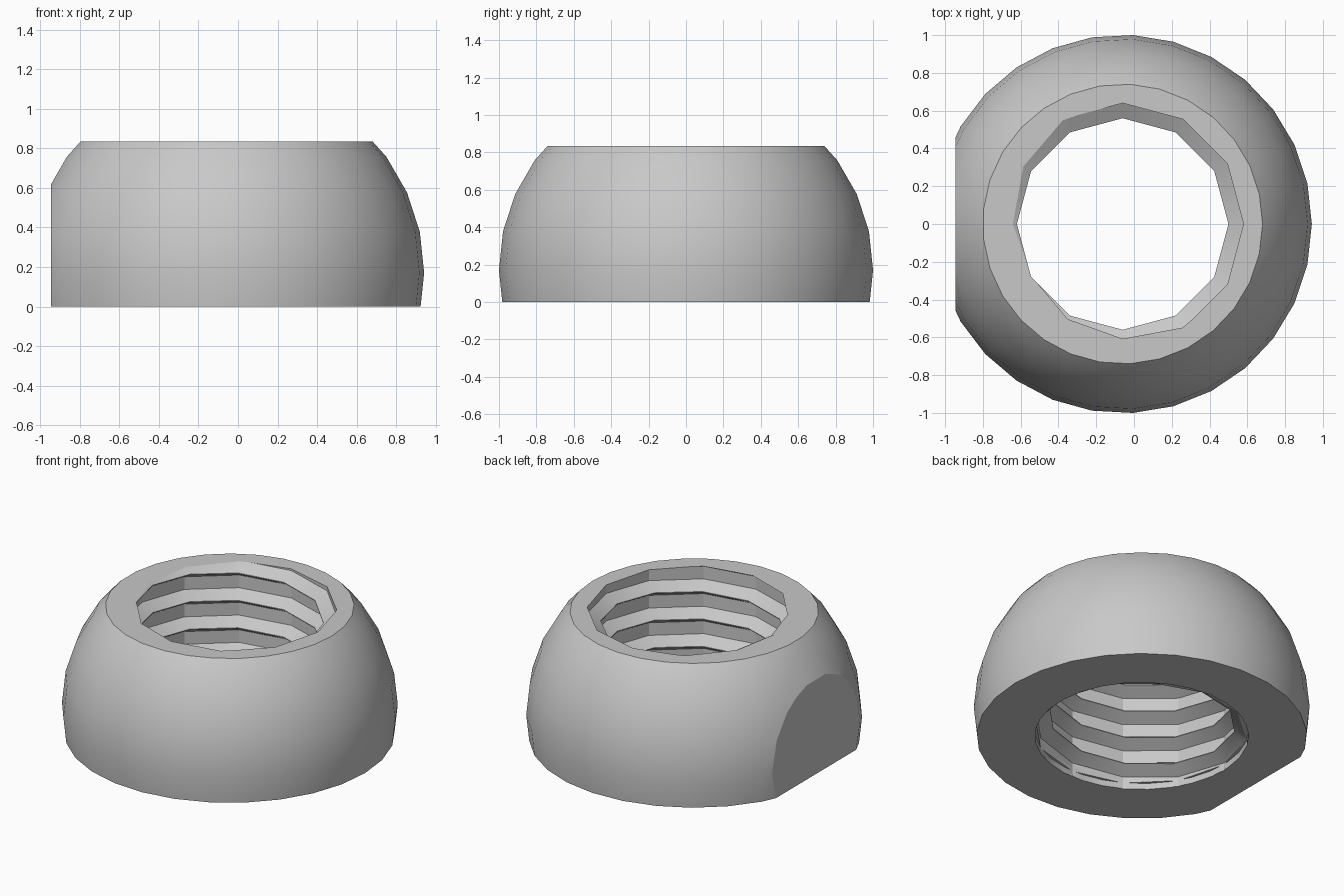
import bpy, bmesh
from math import sin, cos, pi, radians
from mathutils import Vector

cube = bpy.data.objects.get("Cube")
if cube:
    bpy.data.objects.remove(cube, do_unlink=True)

CX = -0.06               # axis of the dome and the bore
HEIGHT = 0.835
FLAT_X = -0.945


def material(name, rgb):
    m = bpy.data.materials.new(name)
    m.use_nodes = True
    color = (*rgb, 1)
    m.diffuse_color = color
    m.node_tree.nodes["Principled BSDF"].inputs["Base Color"].default_value = color
    return m


def trim(bm, co, normal):
    """Cut away everything beyond a plane and cap the opening."""
    bmesh.ops.bisect_plane(bm, geom=bm.verts[:] + bm.edges[:] + bm.faces[:], dist=1e-6,
                           plane_co=Vector(co), plane_no=Vector(normal), clear_outer=True)
    rim = [e for e in bm.edges if e.is_boundary
           and all(abs((v.co - Vector(co)).dot(Vector(normal))) < 1e-4 for v in e.verts)]
    bmesh.ops.holes_fill(bm, edges=rim, sides=0)


def finish(bm, name, mat):
    bmesh.ops.recalc_face_normals(bm, faces=bm.faces[:])
    mesh = bpy.data.meshes.new(name)
    bm.to_mesh(mesh)
    bm.free()
    mesh.materials.append(mat)
    obj = bpy.data.objects.new(name, mesh)
    bpy.context.collection.objects.link(obj)
    return obj


grey = material("light grey", (0.58, 0.58, 0.58))

# Dome: a faceted ball cut by the base, the top and one flat side
SEGMENTS = 29
bm = bmesh.new()
rings = []
for elevation in range(-24, 61, 12):
    e = radians(elevation)
    rings.append([bm.verts.new((CX + 1.0015 * cos(e) * cos(2 * pi * k / SEGMENTS),
                                1.0015 * cos(e) * sin(2 * pi * k / SEGMENTS),
                                0.17 + sin(e))) for k in range(SEGMENTS)])
for low, high in zip(rings, rings[1:]):
    for k in range(SEGMENTS):
        n = (k + 1) % SEGMENTS
        bm.faces.new((low[k], low[n], high[n], high[k]))
trim(bm, (0, 0, 0), (0, 0, -1))
trim(bm, (0, 0, HEIGHT), (0, 0, 1))
trim(bm, (FLAT_X, 0, 0), (-1, 0, 0))
dome = finish(bm, "threaded_dome", grey)

# Thread cutter: a twelve-sided helical bore; each turn climbs one pitch
SIDES, PITCH, TURNS = 12, 0.18, 12
CREST, ROOT = 0.56, 0.64
profile = [(-0.0025, CREST), (0.0025, CREST), (0.0485, ROOT), (0.1315, ROOT)]
bm = bmesh.new()
columns = []
for k in range(SIDES):
    a = 2 * pi * k / SIDES
    start = HEIGHT + PITCH * (k / SIDES - 210 / 360) - 8 * PITCH
    columns.append([bm.verts.new((CX + r * cos(a), r * sin(a), start + t * PITCH + dz))
                    for t in range(TURNS) for dz, r in profile])
for k in range(SIDES):
    here = columns[k]
    # the last column joins the first one a full turn higher
    there = columns[k + 1] if k + 1 < SIDES else columns[0][len(profile):]
    for i in range(min(len(here), len(there)) - 1):
        bm.faces.new((here[i], there[i], there[i + 1], here[i + 1]))
bmesh.ops.triangulate(bm, faces=bm.faces[:])
trim(bm, (0, 0, -0.1), (0, 0, -1))
trim(bm, (0, 0, HEIGHT + 0.1), (0, 0, 1))
thread = finish(bm, "thread_cutter", grey)

# Shallow round recess at the mouth of the bore, underneath
bm = bmesh.new()
bmesh.ops.create_cone(bm, cap_ends=True, segments=SEGMENTS, radius1=0.637, radius2=0.637, depth=0.1)
bmesh.ops.translate(bm, verts=bm.verts[:], vec=(CX, 0, -0.01))
recess = finish(bm, "recess_cutter", grey)

# Cut the bore, then drop the cutters
bpy.context.view_layer.objects.active = dome
dome.select_set(True)
for cutter in (thread, recess):
    cutter.hide_render = True
    mod = dome.modifiers.new("cut", "BOOLEAN")
    mod.operation, mod.solver, mod.object = "DIFFERENCE", "EXACT", cutter
    bpy.ops.object.modifier_apply(modifier=mod.name)
    bpy.data.objects.remove(cutter, do_unlink=True)

bpy.ops.object.shade_smooth_by_angle(angle=radians(20))
